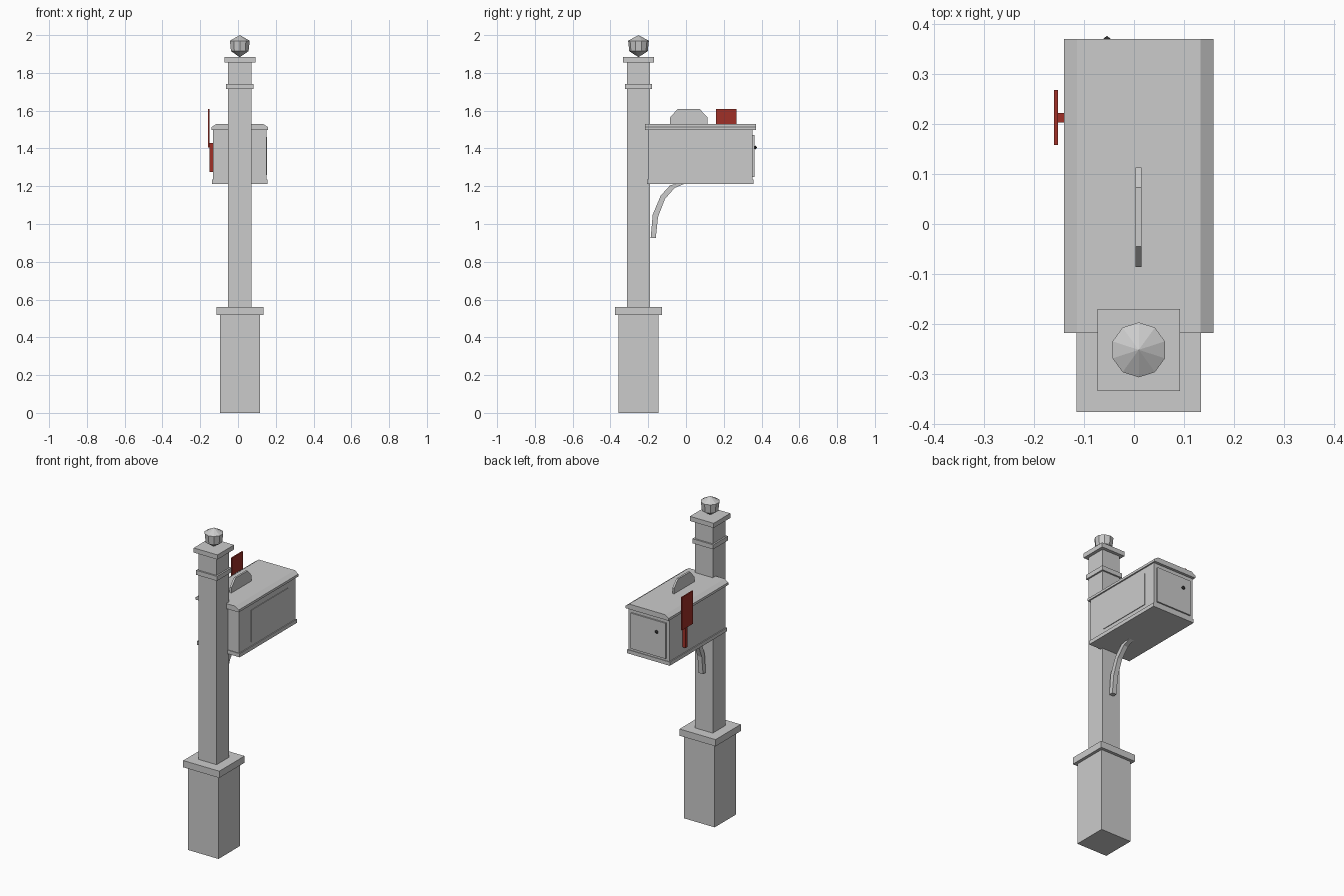
import bpy, bmesh, math

if "Cube" in bpy.data.objects:
    bpy.data.objects.remove(bpy.data.objects["Cube"])

CX, PY = 0.0095, -0.2515  # post axis


def mesh_object(name, bm, mat=None):
    bmesh.ops.recalc_face_normals(bm, faces=bm.faces)
    me = bpy.data.meshes.new(name)
    bm.to_mesh(me)
    bm.free()
    ob = bpy.data.objects.new(name, me)
    bpy.context.collection.objects.link(ob)
    if mat:
        me.materials.append(mat)
    return ob


def prism(name, pts, vec, mat=None):
    """Extrude a closed outline along a vector."""
    bm = bmesh.new()
    face = bm.faces.new([bm.verts.new(p) for p in pts])
    ext = bmesh.ops.extrude_face_region(bm, geom=[face])
    bmesh.ops.translate(bm, vec=vec, verts=[g for g in ext["geom"] if isinstance(g, bmesh.types.BMVert)])
    if not any(f.is_valid and len(f.verts) == len(pts) and all(v in face.verts for v in f.verts)
               for f in bm.faces if face.is_valid):
        bm.verts.ensure_lookup_table()
        bm.faces.new(bm.verts[:len(pts)])
    return mesh_object(name, bm, mat)


def box(name, x0, x1, y0, y1, z0, z1, mat=None):
    return prism(name, [(x0, y0, z0), (x1, y0, z0), (x1, y1, z0), (x0, y1, z0)], (0, 0, z1 - z0), mat)


def lathe(name, profile, n, origin, axis="Z", mat=None):
    """Faceted turned shape; first and last profile points lie on the axis."""
    bm = bmesh.new()

    def vert(r, h, a):
        u, v = r * math.cos(a), r * math.sin(a)
        p = (u, v, h) if axis == "Z" else (u, h, v)
        return bm.verts.new([o + c for o, c in zip(origin, p)])

    rings = [[vert(r, h, math.tau * (i + 0.5) / n) for i in range(n)] for r, h in profile[1:-1]]
    for a, b in zip(rings, rings[1:]):
        for i in range(n):
            bm.faces.new((a[i], a[(i + 1) % n], b[(i + 1) % n], b[i]))
    for ring, end in ((rings[0], profile[0]), (rings[-1], profile[-1])):
        tip = vert(0, end[1], 0)
        for i in range(n):
            bm.faces.new((ring[i], ring[(i + 1) % n], tip))
    return mesh_object(name, bm, mat)


def material(name, color):
    m = bpy.data.materials.new(name)
    m.diffuse_color = color
    m.use_nodes = True
    m.node_tree.nodes["Principled BSDF"].inputs["Base Color"].default_value = m.diffuse_color
    return m


red = material("flag_red", (0.35, 0.03, 0.02, 1))
dark = material("knob_dark", (0.03, 0.03, 0.03, 1))

# Square post, stacked from the ground up
for name, h, z0, z1 in (("post_base", 0.106, 0, 0.518),
                        ("base_cap", 0.1245, 0.518, 0.56),
                        ("post", 0.062, 0.56, 1.854),
                        ("post_collar", 0.072, 1.714, 1.742),
                        ("post_cap", 0.082, 1.854, 1.883)):
    box(name, CX - h, CX + h, PY - h, PY + h, z0, z1)

# Faceted finial
lathe("finial", [(0, 1.883), (0.049, 1.915), (0.055, 1.97), (0, 2.0)], 10, (CX, PY, 0))

# Mailbox body, floor trim and chamfered roof
box("mailbox_body", -0.132, 0.150, -0.202, 0.353, 1.22, 1.50)
box("mailbox_floor", -0.138, 0.156, -0.206, 0.357, 1.212, 1.235)
roof = [(-0.149, 1.498), (0.149, 1.498), (0.149, 1.513), (0.1235, 1.53), (-0.1235, 1.53), (-0.149, 1.513)]
prism("mailbox_roof", [(CX + x, -0.218, z) for x, z in roof], (0, 0.588, 0))

# Raised side panel, door and door knob
box("side_panel", 0.145, 0.154, -0.085, 0.275, 1.26, 1.46)
box("door", -0.112, 0.130, 0.345, 0.362, 1.25, 1.472)
lathe("door_knob", [(0, 0.355), (0.006, 0.358), (0.011, 0.368), (0, 0.376)], 8, (-0.054, 0, 1.405), "Y", dark)

# Roof handle
handle = [(-0.086, 1.525), (-0.086, 1.562), (-0.045, 1.608), (0.073, 1.608), (0.113, 1.565), (0.113, 1.525)]
prism("roof_handle", [(0.003, y, z) for y, z in handle], (0.012, 0, 0))

# Flag and its arm
box("flag_arm", -0.152, -0.130, 0.203, 0.222, 1.275, 1.43, red)
box("flag", -0.160, -0.152, 0.158, 0.268, 1.405, 1.61, red)

# Curved support bracket
bracket = [(-0.187, 0.927), (-0.176, 1.05), (-0.134, 1.15), (-0.084, 1.205), (-0.02, 1.218),
           (-0.01, 1.212), (-0.06, 1.191), (-0.111, 1.133), (-0.148, 1.038), (-0.16, 0.927)]
prism("bracket", [(CX - 0.015, y, z) for y, z in bracket], (0.03, 0, 0))
